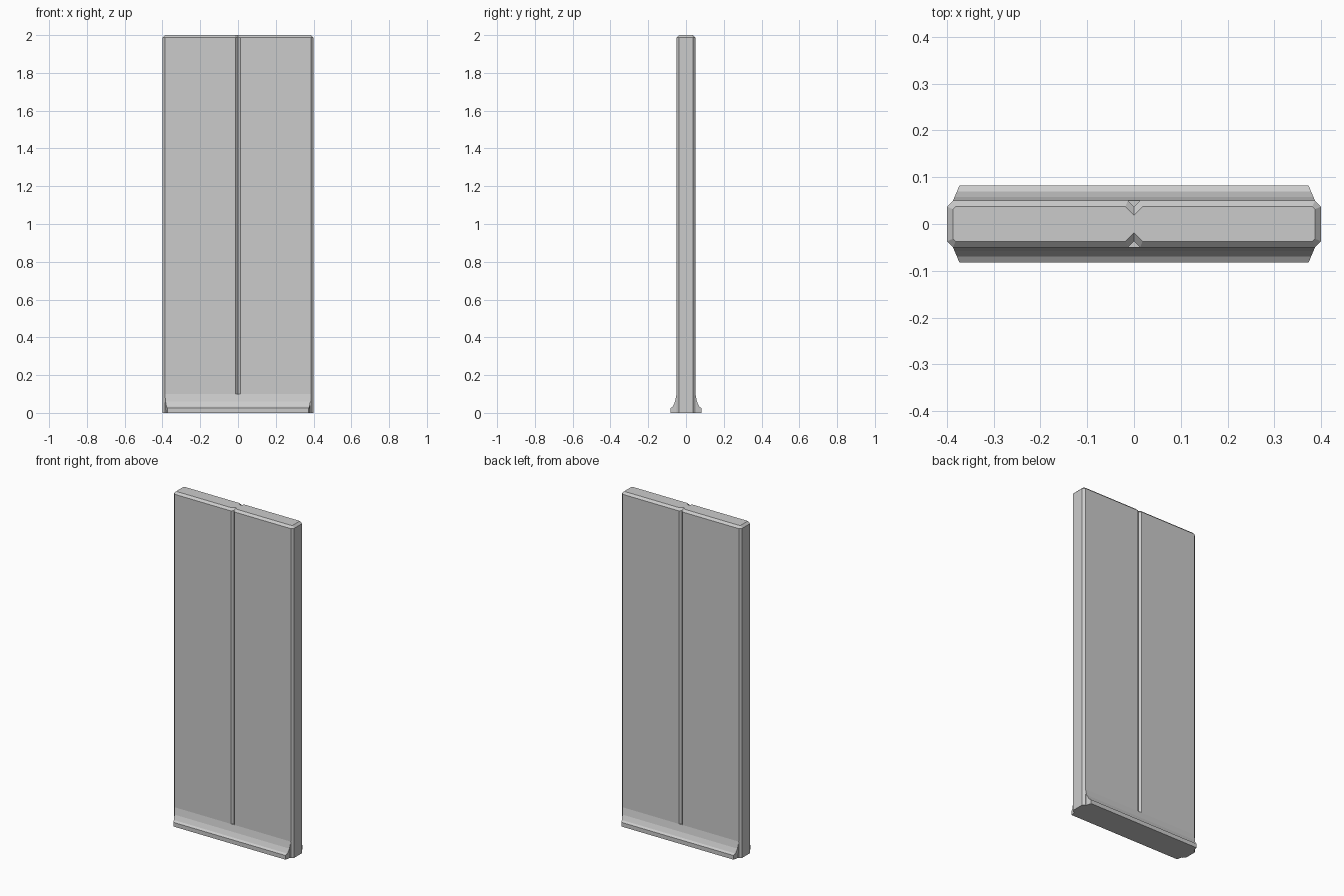
import bpy
import bmesh

if "Cube" in bpy.data.objects:
    bpy.data.objects.remove(bpy.data.objects["Cube"])

grey = bpy.data.materials.new("light_grey")
grey.diffuse_color = (0.6, 0.6, 0.6, 1)
grey.use_nodes = True
grey.node_tree.nodes["Principled BSDF"].inputs["Base Color"].default_value = grey.diffuse_color


def loft(name, rings):
    """Skin a list of equal-length rings and cap both ends."""
    bm = bmesh.new()
    rows = [[bm.verts.new(p) for p in ring] for ring in rings]
    n = len(rows[0])
    for a, b in zip(rows, rows[1:]):
        for i in range(n):
            j = (i + 1) % n
            bm.faces.new((a[i], a[j], b[j], b[i]))
    bm.faces.new(rows[0][::-1])
    bm.faces.new(rows[-1])
    bmesh.ops.recalc_face_normals(bm, faces=bm.faces[:])
    mesh = bpy.data.meshes.new(name)
    bm.to_mesh(mesh)
    bm.free()
    mesh.materials.append(grey)
    obj = bpy.data.objects.new(name, mesh)
    bpy.context.collection.objects.link(obj)
    return obj


C = 0.013  # chamfer and groove size


def outline(quarter):
    """Mirror a quarter outline (right side to groove apex) all the way round."""
    half = quarter + [(-x, y) for x, y in quarter[-2::-1]]
    return half + [(-x, -y) for x, y in half]


# Wall panel: chamfered corners, V groove front and back, bevelled top
body = outline([(0.4, 0.05 - C), (0.4 - C, 0.05), (C, 0.05), (0, 0.05 - C)])
k = C * 0.414
top = outline([(0.4 - C, 0.05 - C - k), (0.4 - C - k, 0.05 - C),
               (C + k, 0.05 - C), (0, 0.05 - C * 2.414)])
loft("wall_panel", [[(x, y, z) for x, y in ring]
                    for ring, z in ((body, 0), (body, 2 - C), (top, 2))])

# Concave skirting at the foot of both faces, with slanted ends
profile = [(0.03, 0), (0.082, 0), (0.082, 0.025), (0.070, 0.033),
           (0.058, 0.06), (0.05, 0.1), (0.03, 0.1)]


def end_x(y):
    return 0.387 - max(0, y - 0.05) * 0.42


for name, side in (("front_skirting", -1), ("back_skirting", 1)):
    loft(name, [[(s * end_x(y), side * y, z) for y, z in profile] for s in (-1, 1)])
